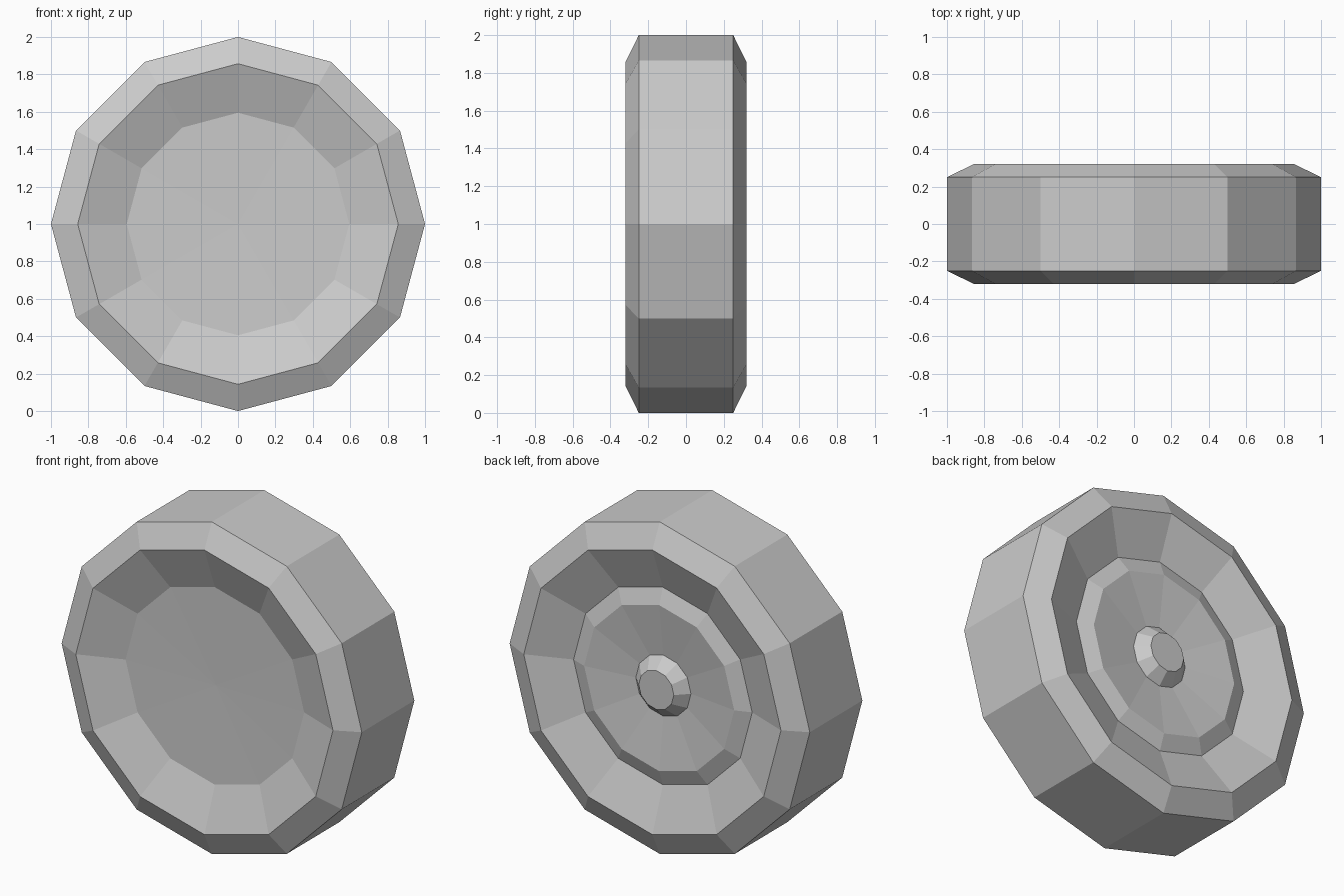
import bpy, bmesh, math

if "Cube" in bpy.data.objects:
    bpy.data.objects.remove(bpy.data.objects["Cube"])

SIDES = 12

grey = bpy.data.materials.new("plain grey")
grey.diffuse_color = (0.6, 0.6, 0.6, 1)
grey.use_nodes = True
grey.node_tree.nodes["Principled BSDF"].inputs["Base Color"].default_value = grey.diffuse_color


def lathe(name, profile):
    """Spin (radius, y) points around the wheel axis; radius 0 closes an end."""
    bm = bmesh.new()
    rings = []
    for r, y in profile:
        if r == 0:
            rings.append([bm.verts.new((0, y, 1))] * SIDES)
        else:
            rings.append([bm.verts.new((r * math.sin(math.tau * i / SIDES), y,
                                        1 + r * math.cos(math.tau * i / SIDES)))
                          for i in range(SIDES)])
    for a, b in zip(rings, rings[1:]):
        for i in range(SIDES):
            j = (i + 1) % SIDES
            corners = list(dict.fromkeys((a[i], a[j], b[j], b[i])))
            bm.faces.new(corners)
    bmesh.ops.recalc_face_normals(bm, faces=bm.faces)
    mesh = bpy.data.meshes.new(name)
    bm.to_mesh(mesh)
    bm.free()
    mesh.materials.append(grey)
    obj = bpy.data.objects.new(name, mesh)
    bpy.context.collection.objects.link(obj)
    return obj


# Wheel body: dished front, bevelled tread, stepped and dished back
lathe("wheel_body", [
    (0, -0.21), (0.595, -0.22), (0.857, -0.32), (1, -0.25),
    (1, 0.25), (0.857, 0.32), (0.595, 0.22), (0.5, 0.255), (0, 0.192)])

# Axle hub on the back
lathe("axle_hub", [(0, 0.2), (0.185, 0.214), (0.117, 0.283), (0, 0.283)])
